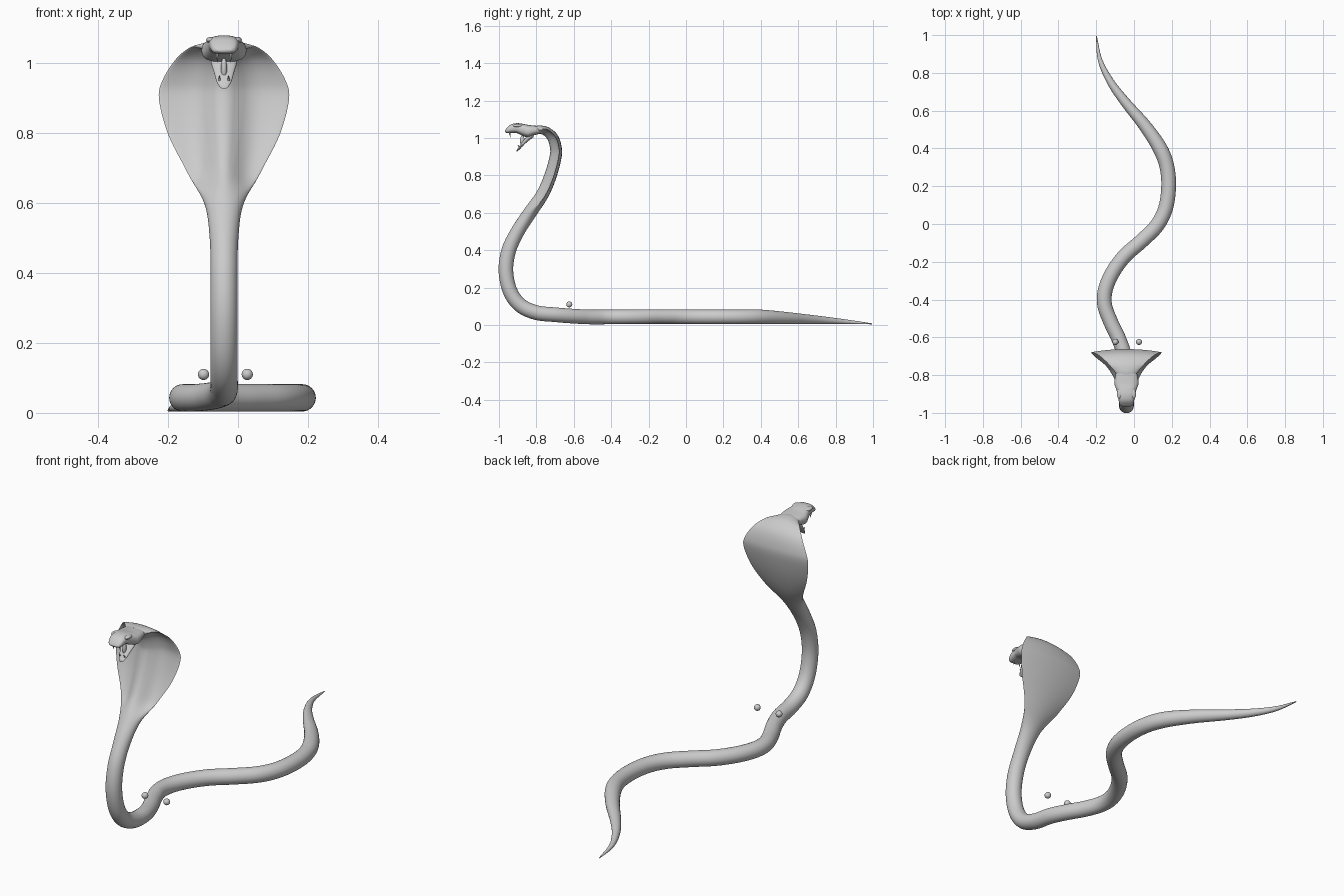
import bpy, bmesh, math
from mathutils import Vector

default = bpy.data.objects.get("Cube")
if default:
    bpy.data.objects.remove(default, do_unlink=True)

CX = -0.04      # centre line of the raised part
R = 0.039       # body radius

scales = bpy.data.materials.new("plain_grey")
scales.use_nodes = True
scales.diffuse_color = (0.6, 0.6, 0.6, 1)
scales.node_tree.nodes["Principled BSDF"].inputs["Base Color"].default_value = (0.6, 0.6, 0.6, 1)


def finish(name, bm, angle=60):
    bmesh.ops.recalc_face_normals(bm, faces=bm.faces)
    mesh = bpy.data.meshes.new(name)
    bm.to_mesh(mesh)
    bm.free()
    mesh.materials.append(scales)
    obj = bpy.data.objects.new(name, mesh)
    bpy.context.collection.objects.link(obj)
    bpy.ops.object.select_all(action="DESELECT")
    obj.select_set(True)
    bpy.context.view_layer.objects.active = obj
    bpy.ops.object.shade_smooth_by_angle(angle=math.radians(angle))
    return obj


def smooth_rows(rows, steps):
    """Catmull-Rom interpolation of rows of numbers."""
    rows = [Vector(r) for r in rows]
    pts = [rows[0] * 2 - rows[1]] + rows + [rows[-1] * 2 - rows[-2]]
    out = []
    for a, b, c, d in zip(pts, pts[1:], pts[2:], pts[3:]):
        for i in range(steps):
            t = i / steps
            out.append(0.5 * (2 * b + (c - a) * t + (2 * a - 5 * b + 4 * c - d) * t ** 2
                              + (3 * b - a - 3 * c + d) * t ** 3))
    return out + [rows[-1]]


def loft(name, rings, angle=60):
    bm = bmesh.new()
    loops = [[bm.verts.new(p) for p in ring] for ring in rings]
    n = len(loops[0])
    for a, b in zip(loops, loops[1:]):
        for i in range(n):
            j = (i + 1) % n
            bm.faces.new((a[i], a[j], b[j], b[i]))
    bm.faces.new(loops[0])
    bm.faces.new(loops[-1])
    return finish(name, bm, angle)


def section(w, d, n=40):
    """Round tube outline that opens into a thin, slightly cupped hood as w grows."""
    k = min(max((w - 0.042) / 0.06, 0), 1)
    k = k * k * (3 - 2 * k)
    for i in range(n):
        a = math.tau * i / n
        u, s = math.cos(a), math.sin(a)
        back = d * (1 - 0.5 * u * u)
        thick = (1.7 * d * math.exp(-(w * u / 0.055) ** 2) + 0.008) * math.sqrt(max(0, 1 - u * u))
        hood = back if s >= 0 else back - thick
        yield w * u, d * s * (1 - k) + hood * k


# Body: raised neck and hood (y, z, half width, half depth), then the ground run (x, y)
raised = [(-0.80, 1.045, 0.05, 0.02), (-0.775, 1.044, 0.068, 0.022), (-0.743, 1.033, 0.1, 0.025),
          (-0.712, 1.0, 0.141, 0.03), (-0.697, 0.95, 0.175, 0.032), (-0.698, 0.9, 0.186, 0.033),
          (-0.725, 0.8, 0.159, 0.034), (-0.768, 0.7, 0.107, 0.035), (-0.835, 0.6, 0.056, 0.036),
          (-0.9, 0.5, 0.041, 0.037), (-0.947, 0.4, R, R), (-0.963, 0.29, R, R),
          (-0.94, 0.18, R, R), (-0.885, 0.105, R, R), (-0.8, 0.066, R, R)]
ground = [(-0.05, -0.7), (-0.08, -0.61), (-0.125, -0.515), (-0.155, -0.43), (-0.152, -0.35),
          (-0.115, -0.26), (-0.05, -0.17), (0.04, -0.09), (0.12, -0.01), (0.166, 0.08),
          (0.183, 0.19), (0.175, 0.3), (0.138, 0.4), (0.058, 0.52), (-0.05, 0.65),
          (-0.127, 0.757), (-0.18, 0.87), (-0.199, 0.995)]
rows = [(CX, *r) for r in raised]
for x, y in ground:
    r = R * min(1, max(0.03, (1 - y) / 0.58)) ** 0.8
    lift = 0.012 * max(0, (-y - 0.55) / 0.15)
    rows.append((x, y, r + lift + 0.004, r, r))

samples = smooth_rows(rows, 6)
centres = [Vector(s[:3]) for s in samples]
side, rings = Vector((1, 0, 0)), []
for i, s in enumerate(samples):
    tangent = (centres[min(i + 1, len(centres) - 1)] - centres[max(i - 1, 0)]).normalized()
    side = (side - tangent * side.dot(tangent)).normalized()
    normal = side.cross(tangent)
    rings.append([centres[i] + side * a + normal * b for a, b in section(s[3], s[4])])
loft("body_and_hood", rings)


def power(v, e):
    return math.copysign(abs(v) ** e, v)


def head_part(name, rows, e, n=32):
    """Loft boxy oval sections given as (y, top, bottom, half width)."""
    rings = []
    for y, top, bottom, w in smooth_rows([Vector(r) for r in rows], 5):
        ring = []
        for i in range(n):
            a = math.tau * i / n
            ring.append((CX + w * power(math.cos(a), e), y,
                         (top + bottom) / 2 + (top - bottom) / 2 * power(math.sin(a), e)))
        rings.append(ring)
    return loft(name, rings)


# Head: skull with upper jaw, then the dropped lower jaw
head_part("skull", [(-0.77, 1.062, 1.025, 0.05), (-0.81, 1.066, 1.015, 0.06),
                    (-0.845, 1.07, 1.003, 0.064), (-0.875, 1.076, 1.012, 0.054),
                    (-0.905, 1.079, 1.026, 0.045), (-0.935, 1.073, 1.027, 0.041),
                    (-0.957, 1.055, 1.026, 0.034), (-0.968, 1.04, 1.032, 0.02)], 0.75)
head_part("lower_jaw", [(-0.815, 1.035, 1.005, 0.04), (-0.845, 1.015, 0.982, 0.036),
                        (-0.87, 0.985, 0.96, 0.028), (-0.89, 0.957, 0.938, 0.021),
                        (-0.905, 0.936, 0.927, 0.011)], 0.9)


def ball(name, centre, radii):
    bm = bmesh.new()
    bmesh.ops.create_uvsphere(bm, u_segments=24, v_segments=16, radius=1)
    bmesh.ops.scale(bm, vec=radii, verts=bm.verts)
    bmesh.ops.translate(bm, vec=centre, verts=bm.verts)
    return finish(name, bm)


def tooth(name, base, tip, radius):
    base, tip = Vector(base), Vector(tip)
    axis = tip - base
    bm = bmesh.new()
    bmesh.ops.create_cone(bm, segments=12, radius1=radius, radius2=0.0006,
                          depth=axis.length, cap_ends=True)
    bmesh.ops.rotate(bm, verts=bm.verts, matrix=axis.to_track_quat("Z", "Y").to_matrix())
    bmesh.ops.translate(bm, vec=(base + tip) / 2, verts=bm.verts)
    return finish(name, bm)


ball("tongue", (CX, -0.875, 0.985), (0.009, 0.012, 0.03))

# Paired parts: brows, fangs, lower teeth and the loose eyeballs behind the neck
for word, s in (("left", 1), ("right", -1)):
    ball(word + "_brow", (CX + s * 0.037, -0.9, 1.066), (0.014, 0.026, 0.009))
    tooth(word + "_fang", (CX + s * 0.02, -0.945, 1.032), (CX + s * 0.019, -0.937, 1.002), 0.005)
    tooth(word + "_lower_tooth", (CX + s * 0.013, -0.89, 0.95), (CX + s * 0.013, -0.902, 0.965), 0.004)
    ball(word + "_eyeball", (-0.036 + s * 0.0625, -0.624, 0.11), (0.016,) * 3)
